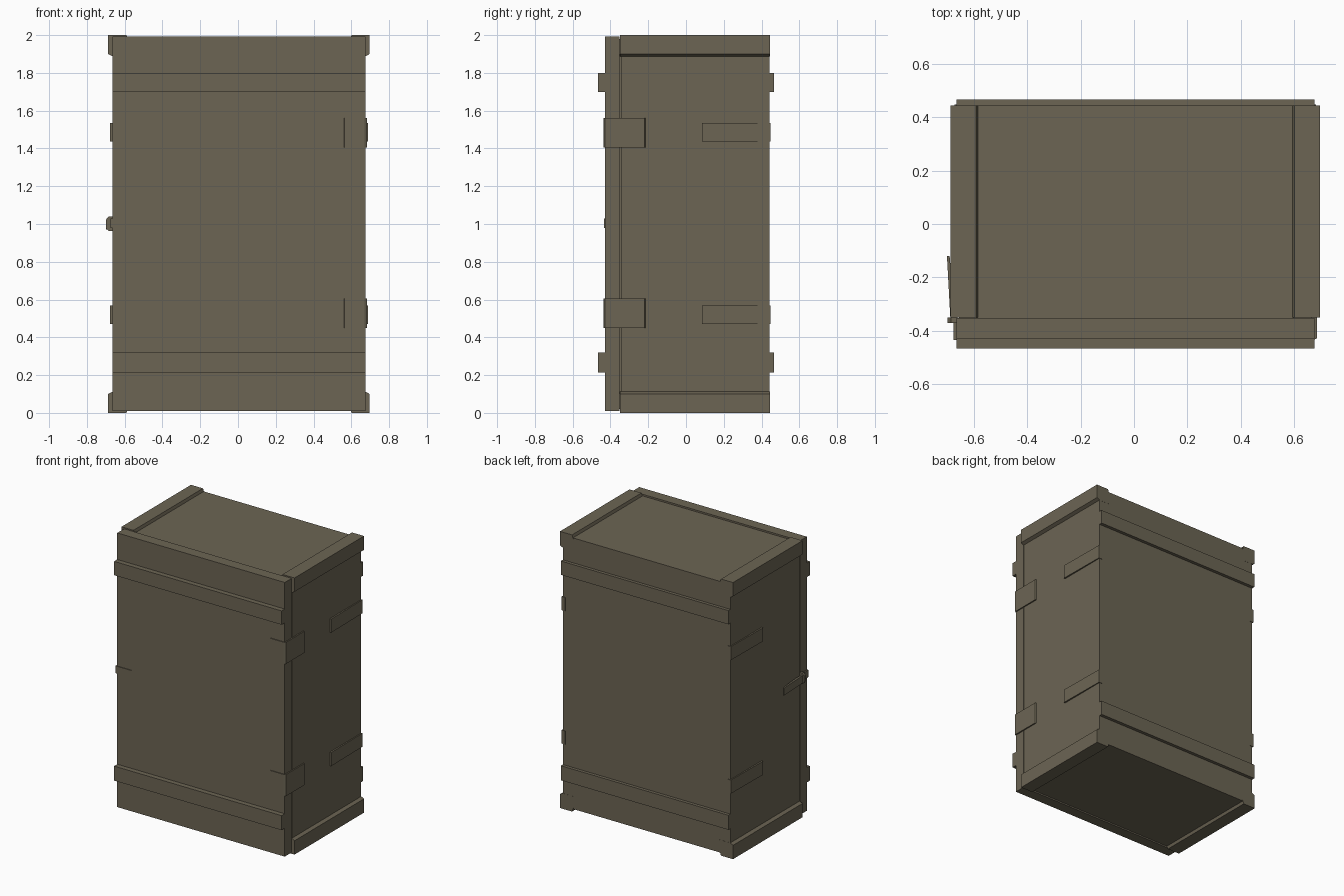
import bpy, bmesh, math
from mathutils import Vector

if "Cube" in bpy.data.objects:
    bpy.data.objects.remove(bpy.data.objects["Cube"])

CX = 0.005  # cabinet centre; the latch on the left shifts the overall bounds

olive = bpy.data.materials.new("olive_drab")
olive.diffuse_color = (0.15, 0.13, 0.088, 1)
olive.use_nodes = True
olive.node_tree.nodes["Principled BSDF"].inputs["Base Color"].default_value = olive.diffuse_color


def finish(name, bm):
    bmesh.ops.recalc_face_normals(bm, faces=bm.faces)
    me = bpy.data.meshes.new(name)
    bm.to_mesh(me)
    bm.free()
    me.materials.append(olive)
    ob = bpy.data.objects.new(name, me)
    bpy.context.collection.objects.link(ob)
    return ob


def box(name, x0, x1, y0, y1, z0, z1):
    bm = bmesh.new()
    bmesh.ops.create_cube(bm, size=1)
    for v in bm.verts:
        v.co = Vector(((x0 + x1) / 2 + v.co.x * (x1 - x0),
                       (y0 + y1) / 2 + v.co.y * (y1 - y0),
                       (z0 + z1) / 2 + v.co.z * (z1 - z0)))
    return finish(name, bm)


def prism(name, points, lo, hi, axis):
    """Extrude a profile: axis 'y' takes (x, z) points, axis 'z' takes (x, y)."""
    bm = bmesh.new()
    place = (lambda p, t: (p[0], t, p[1])) if axis == 'y' else (lambda p, t: (p[0], p[1], t))
    a = [bm.verts.new(place(p, lo)) for p in points]
    b = [bm.verts.new(place(p, hi)) for p in points]
    bm.faces.new(a)
    bm.faces.new(b[::-1])
    n = len(points)
    for i in range(n):
        bm.faces.new((a[i], a[(i + 1) % n], b[(i + 1) % n], b[i]))
    return finish(name, bm)


# main case and door, separated by a thin groove
box("case", CX - 0.67, CX + 0.67, -0.345, 0.443, 0.02, 1.98)
box("door_gasket", CX - 0.66, CX + 0.66, -0.36, -0.34, 0.02, 1.98)
box("door", CX - 0.67, CX + 0.67, -0.43, -0.352, 0.01, 1.992)

# raised end caps on both sides, top and bottom, with a sloped lip
for side, s in (("right", 1), ("left", -1)):
    for level, zc in (("top", lambda h: 2 - h), ("bottom", lambda h: h)):
        pts = [(0.585, 0.03), (0.596, 0), (0.692, 0), (0.692, 0.1), (0.67, 0.112), (0.585, 0.112)]
        prism(f"{side}_{level}_cap", [(CX + s * x, zc(h)) for x, h in pts], -0.35, 0.444, 'y')

# horizontal ribs on front and back
for level, z0, z1 in (("lower", 0.215, 0.32), ("upper", 1.70, 1.80)):
    box(f"front_{level}_rib", CX - 0.67, CX + 0.67, -0.466, -0.425, z0, z1)
    box(f"back_{level}_rib", CX - 0.67, CX + 0.67, 0.435, 0.466, z0, z1)

# wrap-around hinges and side straps
hinge = [(0.56, -0.428), (0.565, -0.436), (0.67, -0.436), (0.684, -0.428),
         (0.684, -0.22), (0.672, -0.213), (0.64, -0.213), (0.64, -0.41), (0.56, -0.41)]
for level, zh, zs in (("lower", 0.527, 0.52), ("upper", 1.483, 1.485)):
    prism(f"{level}_hinge", hinge, zh - 0.078, zh + 0.078, 'z')
    for side, s in (("right", 1), ("left", -1)):
        strap = [(0.65, 0.085), (0.682, 0.085), (0.677, 0.447), (0.65, 0.447)]
        prism(f"{side}_{level}_strap", [(CX + s * x, y) for x, y in strap],
              zs - 0.049, zs + 0.049, 'z')

# latch: front plate, pivot and side lever
box("latch_plate", -0.675, -0.545, -0.435, -0.42, 0.978, 1.03)
box("latch_side_plate", -0.675, -0.66, -0.435, -0.35, 0.978, 1.03)
prism("latch_pivot", [(-0.66, 0.962), (-0.685, 0.962), (-0.698, 0.978),
                      (-0.698, 1.024), (-0.685, 1.04), (-0.66, 1.04)], -0.37, -0.35, 'y')
prism("latch_lever", [(-0.675, -0.36), (-0.687, -0.36), (-0.70, -0.12), (-0.69, -0.12),
                      (-0.675, -0.29)], 0.97, 1.025, 'z')
